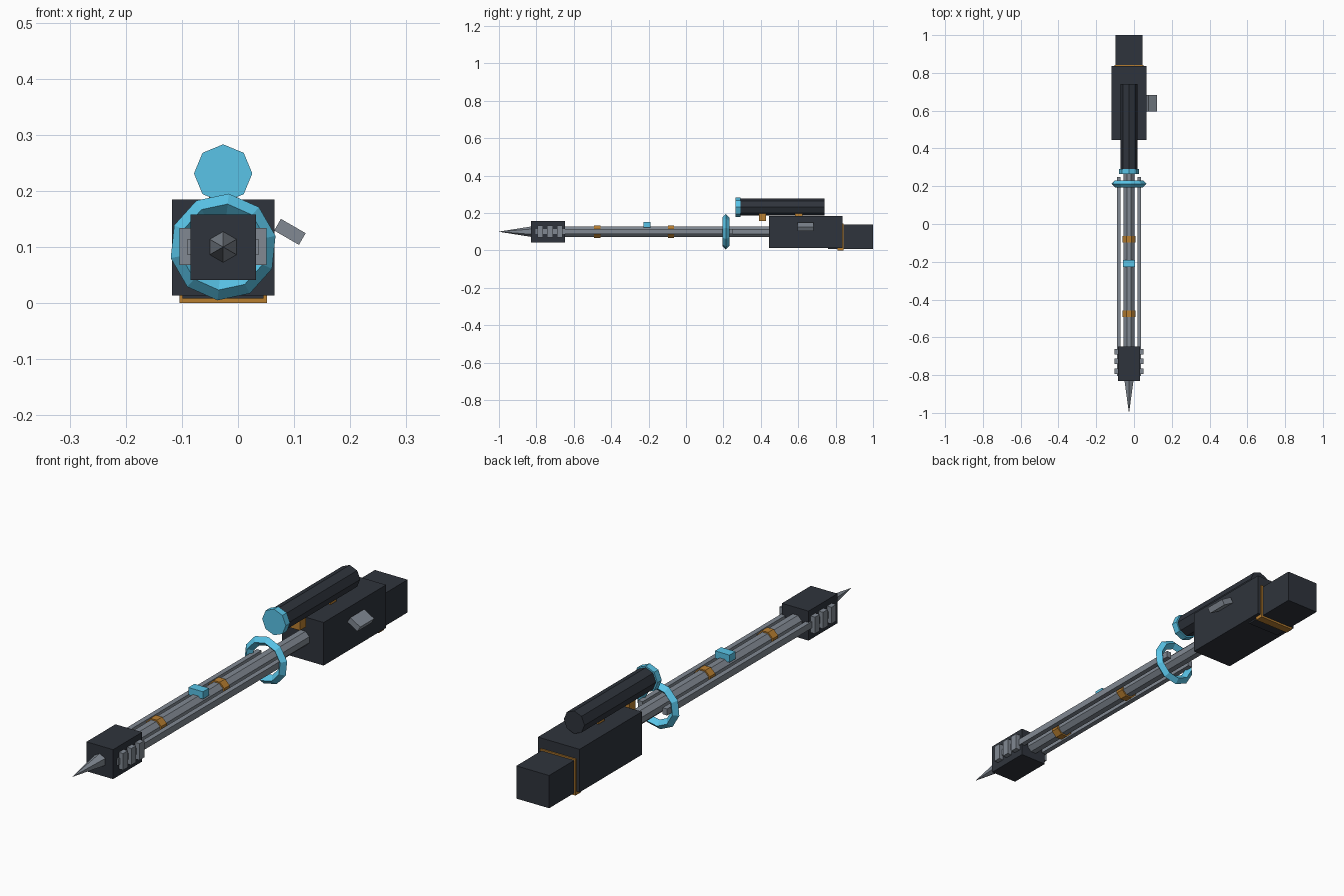
import bpy, bmesh, math
from mathutils import Matrix

if "Cube" in bpy.data.objects:
    bpy.data.objects.remove(bpy.data.objects["Cube"])

CX, CZ = -0.0265, 0.1  # bore axis


def material(name, rgb):
    m = bpy.data.materials.new(name)
    m.diffuse_color = (*rgb, 1)
    m.use_nodes = True
    m.node_tree.nodes["Principled BSDF"].inputs["Base Color"].default_value = m.diffuse_color
    return m


DARK = material("dark_metal", (0.028, 0.034, 0.045))
STEEL = material("steel", (0.22, 0.25, 0.29))
BLUE = material("blue_glow", (0.10, 0.55, 0.80))
GOLD = material("gold_trim", (0.48, 0.21, 0.03))


def finish(name, bm, mat):
    bmesh.ops.recalc_face_normals(bm, faces=bm.faces)
    me = bpy.data.meshes.new(name)
    bm.to_mesh(me)
    bm.free()
    me.materials.append(mat)
    ob = bpy.data.objects.new(name, me)
    bpy.context.collection.objects.link(ob)
    return ob


def box(name, x, y, z, mat, tilt=0):
    """Box from (min, max) ranges, optionally tilted about its own y axis."""
    bm = bmesh.new()
    bmesh.ops.create_cube(bm, size=1)
    size = [b - a for a, b in (x, y, z)]
    mid = [(a + b) / 2 for a, b in (x, y, z)]
    bm.transform(Matrix.Translation(mid) @ Matrix.Rotation(math.radians(tilt), 4, 'Y')
                 @ Matrix.Diagonal((*size, 1)))
    return finish(name, bm, mat)


def lathe(name, profile, sides, phase, mat, z=CZ, closed=False):
    """Revolve (y, radius) points around the y axis."""
    bm = bmesh.new()
    rings = []
    for y, r in profile:
        angles = [math.radians(phase) + math.tau * i / sides for i in range(sides)]
        rings.append([bm.verts.new((CX + r * math.cos(a), y, z + r * math.sin(a)))
                      for a in angles])
    pairs = list(zip(rings, rings[1:]))
    if closed:
        pairs.append((rings[-1], rings[0]))
    for a, b in pairs:
        for i in range(sides):
            j = (i + 1) % sides
            bm.faces.new((a[i], a[j], b[j], b[i]))
    if not closed:
        bm.faces.new(rings[0])
        bm.faces.new(rings[-1])
    return finish(name, bm, mat)


def centred(half):
    return (CX - half, CX + half)


# Barrel, tip and bands
lathe("barrel", [(-0.75, 0.031), (0.5, 0.031)], 8, 22.5, STEEL)
lathe("spike_tip", [(-1.0, 0.0005), (-0.82, 0.029)], 6, 30, STEEL)
for i, y in enumerate((-0.08, -0.475)):
    lathe(f"barrel_band_{i}", [(y - 0.017, 0.037), (y + 0.017, 0.037)], 8, 22.5, GOLD)

# Muzzle block with vents
box("muzzle_block", centred(0.0585), (-0.83, -0.648), (0.041, 0.158), DARK)
for i, y in enumerate((-0.676, -0.727, -0.779)):
    box(f"muzzle_vent_{i}", centred(0.0775), (y - 0.015, y + 0.015), (0.068, 0.134), STEEL)

# Side rails
for side, s in (("left", -1), ("right", 1)):
    x = CX + s * 0.054
    box(f"rail_{side}", (x - 0.01, x + 0.01), (-0.805, 0.248), (0.087, 0.113), STEEL)

# Energy ring with a diamond section
R, r, y0 = 0.077, 0.0185, 0.213
lathe("energy_ring", [(y0, R + r), (y0 - r, R), (y0, R - r), (y0 + r, R)],
      10, 12, BLUE, closed=True)

# Front sight
box("front_sight", centred(0.032), (-0.228, -0.19), (0.122, 0.151), BLUE)

# Receiver, rear stock and collar
box("receiver", centred(0.0915), (0.445, 0.837), (0.014, 0.185), DARK)
box("rear_stock", centred(0.072), (0.76, 1.0), (0.008, 0.138), DARK)
box("stock_collar", centred(0.078), (0.81, 0.843), (0.0, 0.144), GOLD)

# Bolt handle on the right side
box("bolt_handle", (0.067, 0.118), (0.595, 0.683), (0.115, 0.139), STEEL, tilt=30)

# Scope, lens and mounts
lathe("scope_tube", [(0.28, 0.0455), (0.74, 0.0455)], 8, 0, DARK, z=0.231)
lathe("scope_lens", [(0.264, 0.052), (0.291, 0.052)], 8, 0, BLUE, z=0.231)
for i, y in enumerate((0.41, 0.603)):
    box(f"scope_mount_{i}", centred(0.025), (y - 0.019, y + 0.019), (0.156, 0.2), GOLD)
